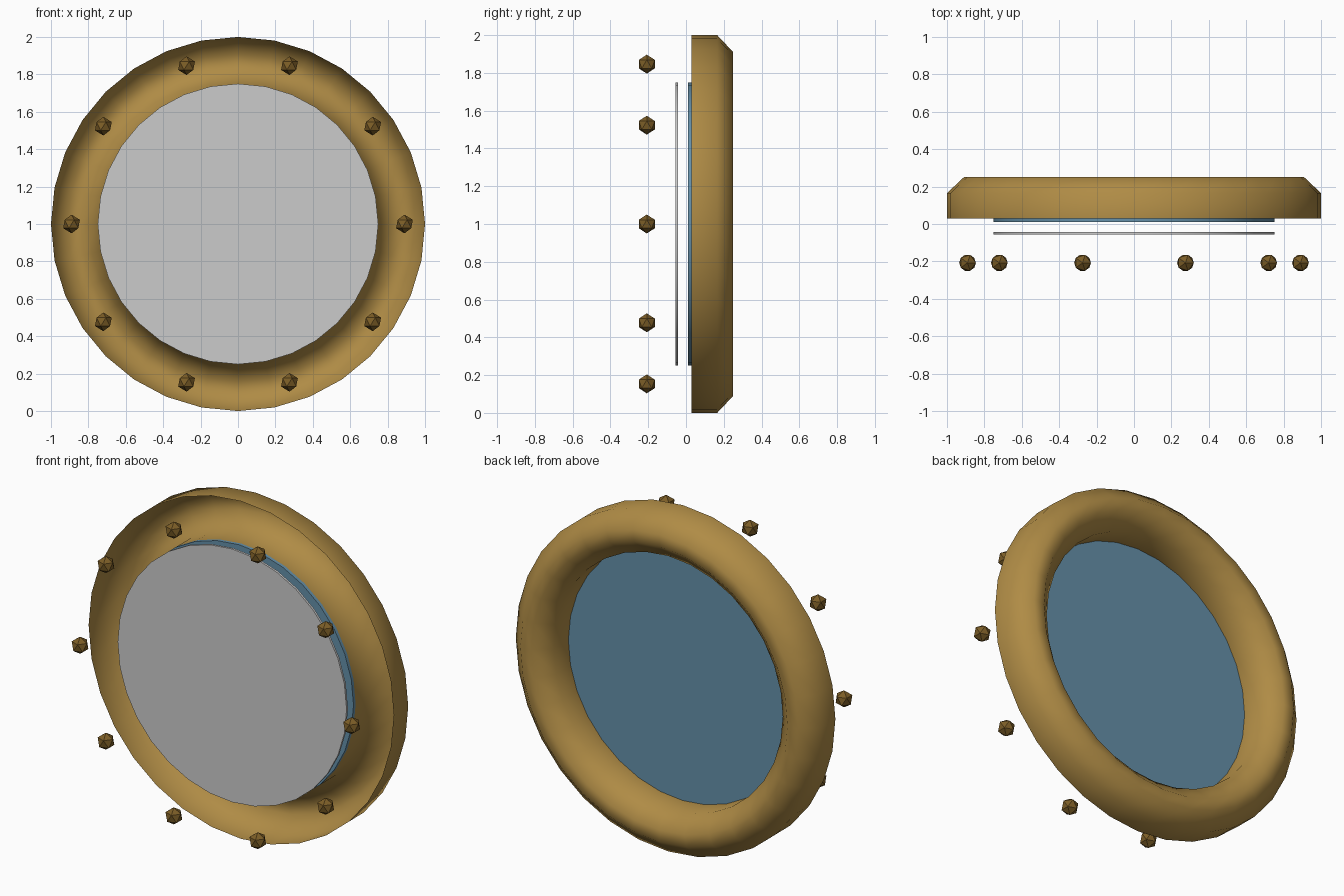
import bpy
import bmesh
from math import cos, sin, tau
from mathutils import Vector

if "Cube" in bpy.data.objects:
    bpy.data.objects.remove(bpy.data.objects["Cube"])

CENTRE_Z = 1.0
SIDES = 32


def material(name, color):
    m = bpy.data.materials.new(name)
    m.diffuse_color = (*color, 1)
    m.use_nodes = True
    m.node_tree.nodes["Principled BSDF"].inputs["Base Color"].default_value = m.diffuse_color
    return m


def lathe(name, profile, mat=None):
    """Spin an (radius, y) profile about the y axis through the centre."""
    bm = bmesh.new()
    rings = []
    for r, y in profile:
        if r == 0:
            rings.append([bm.verts.new((0, y, CENTRE_Z))] * SIDES)
        else:
            rings.append([bm.verts.new((r * sin(tau * i / SIDES), y,
                                        CENTRE_Z + r * cos(tau * i / SIDES)))
                          for i in range(SIDES)])
    for a, b in zip(rings, rings[1:]):
        for i in range(SIDES):
            j = (i + 1) % SIDES
            bm.faces.new(dict.fromkeys((a[i], b[i], b[j], a[j])))
    bm.normal_update()
    mesh = bpy.data.meshes.new(name)
    bm.to_mesh(mesh)
    bm.free()
    obj = bpy.data.objects.new(name, mesh)
    bpy.context.collection.objects.link(obj)
    if mat:
        mesh.materials.append(mat)
    return obj


def smooth(obj, angle):
    bpy.ops.object.select_all(action='DESELECT')
    obj.select_set(True)
    bpy.context.view_layer.objects.active = obj
    bpy.ops.object.shade_smooth_by_angle(angle=angle)


brass = material("brass", (0.43, 0.26, 0.06))
dark_brass = material("dark_brass", (0.20, 0.11, 0.02))
blue = material("blue_glass", (0.13, 0.28, 0.40))

# Rounded frame: a channel that is open towards the front
frame = lathe("porthole_frame", [(1.0, 0.03), (1.0, 0.165), (0.91, 0.25),
                                 (0.84, 0.25), (0.75, 0.165), (0.75, 0.03)], brass)
smooth(frame, 1.2)

# Two thin panes floating in front of the frame
for name, y0, y1, mat in (("glass_pane", 0.01, 0.03, blue),
                          ("front_pane", -0.055, -0.042, None)):
    pane = lathe(name, [(0, y0), (0.75, y0), (0.75, y1), (0, y1)], mat)
    smooth(pane, 0.6)

# Ten low-poly bolts in a circle
for i in range(10):
    a = tau * i / 10
    bpy.ops.mesh.primitive_ico_sphere_add(
        subdivisions=1, radius=0.05,
        location=Vector((0.89 * cos(a), -0.2075, CENTRE_Z + 0.89 * sin(a))))
    bolt = bpy.context.object
    bolt.name = f"bolt_{i + 1}"
    bolt.data.materials.append(dark_brass)
